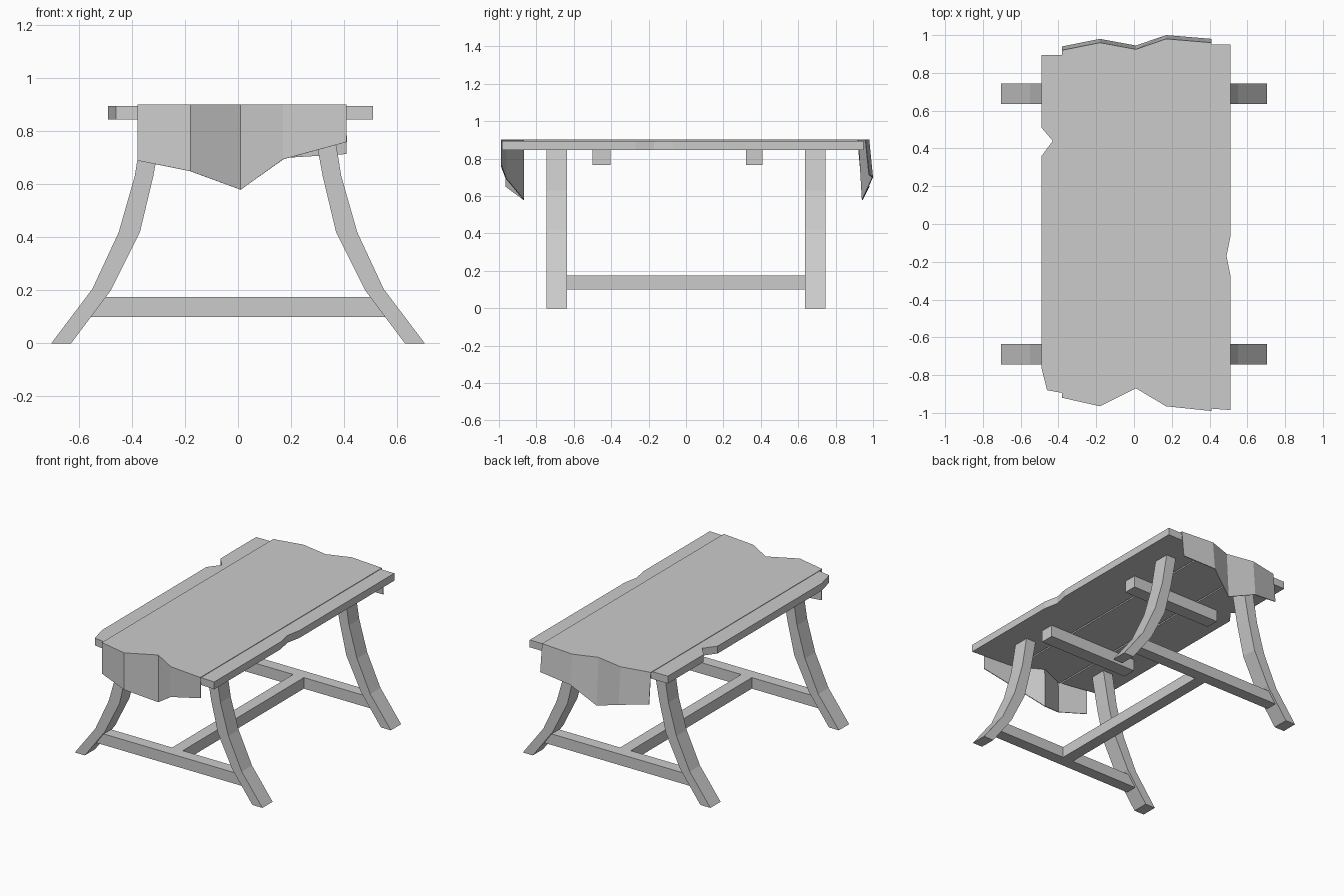
import bpy, bmesh

cube = bpy.data.objects.get("Cube")
if cube:
    bpy.data.objects.remove(cube)

grey = bpy.data.materials.new("plain grey")
grey.use_nodes = True
COLOUR = (0.6, 0.6, 0.6, 1)
grey.diffuse_color = COLOUR
grey.node_tree.nodes["Principled BSDF"].inputs["Base Color"].default_value = COLOUR


def finish(name, bm):
    bmesh.ops.recalc_face_normals(bm, faces=bm.faces[:])
    mesh = bpy.data.meshes.new(name)
    bm.to_mesh(mesh)
    bm.free()
    mesh.materials.append(grey)
    obj = bpy.data.objects.new(name, mesh)
    bpy.context.collection.objects.link(obj)
    return obj


def prism(name, outline, offset):
    """Extrude a closed outline of 3D points along an offset."""
    bm = bmesh.new()
    face = bm.faces.new([bm.verts.new(p) for p in outline])
    ext = bmesh.ops.extrude_face_region(bm, geom=[face])
    verts = [g for g in ext["geom"] if isinstance(g, bmesh.types.BMVert)]
    bmesh.ops.translate(bm, vec=offset, verts=verts)
    return finish(name, bm)


def box(name, x0, x1, y0, y1, z0, z1):
    return prism(name, [(x0, y0, z0), (x1, y0, z0), (x1, y1, z0), (x0, y1, z0)],
                 (0, 0, z1 - z0))


def plank(name, outline):
    return prism(name, [(x, y, 0.845) for x, y in outline], (0, 0, 0.05))


# Table top: worn planks with chipped edges and narrow gaps
plank("right_plank", [(-0.49, 0.895), (-0.49, 0.51), (-0.43, 0.44), (-0.49, 0.36),
                      (-0.49, -0.76), (-0.46, -0.88), (-0.18, -0.93), (-0.18, 0.895)])
plank("middle_plank", [(-0.17, -0.94), (0.01, -0.86), (0.17, -0.95),
                       (0.17, 0.945), (0.01, 0.915), (-0.17, 0.945)])
plank("left_plank", [(0.18, -0.96), (0.51, -0.985), (0.51, -0.27), (0.49, -0.17),
                     (0.51, -0.07), (0.51, 0.95), (0.18, 0.95)])

# Cloth runner: columns of x, front y, front hem z, back y, back hem z
columns = [(-0.38, -0.92, 0.69, 0.92, 0.69), (-0.18, -0.965, 0.65, 0.96, 0.65),
           (0.01, -0.87, 0.58, 0.925, 0.58), (0.17, -0.965, 0.695, 0.98, 0.70),
           (0.41, -0.99, 0.76, 0.96, 0.715)]
bm = bmesh.new()
rows = []
for x, fy, fz, by, bz in columns:
    path = [(x, fy, fz), (x, fy, 0.901), (x, by, 0.901), (x, by + 0.02, bz)]
    rows.append([bm.verts.new(p) for p in path])
for a, b in zip(rows, rows[1:]):
    for i in range(3):
        bm.faces.new((a[i], b[i], b[i + 1], a[i + 1]))
cloth = finish("cloth_runner", bm)
for poly in cloth.data.polygons:
    if abs(poly.normal.z) > 0.9 and poly.normal.z < 0:
        cloth.data.flip_normals()
        break
solid = cloth.modifiers.new("thickness", 'SOLIDIFY')
solid.thickness = 0.005
solid.offset = -1

# Splayed legs, the same profile mirrored to each corner
leg = [(0.705, 0), (0.55, 0.205), (0.45, 0.42), (0.39, 0.63), (0.355, 0.845),
       (0.28, 0.845), (0.32, 0.63), (0.37, 0.42), (0.48, 0.2), (0.63, 0)]
for end, sy in (("front", -1), ("back", 1)):
    for side, sx in (("left", 1), ("right", -1)):
        prism(f"{end}_{side}_leg", [(sx * x, sy * 0.635, z) for x, z in leg],
              (0, sy * 0.11, 0))
    # Stretcher between the two legs of this end
    prism(f"{end}_stretcher",
          [(-0.56, sy * 0.65, 0.1), (0.56, sy * 0.65, 0.1),
           (0.5, sy * 0.65, 0.175), (-0.5, sy * 0.65, 0.175)], (0, sy * 0.08, 0))

# Long beam joining the stretchers, and battens under the top
box("long_beam", -0.04, 0.04, -0.65, 0.65, 0.1, 0.175)
box("front_batten", -0.34, 0.34, -0.5, -0.405, 0.765, 0.845)
box("back_batten", -0.34, 0.34, 0.32, 0.41, 0.765, 0.845)
